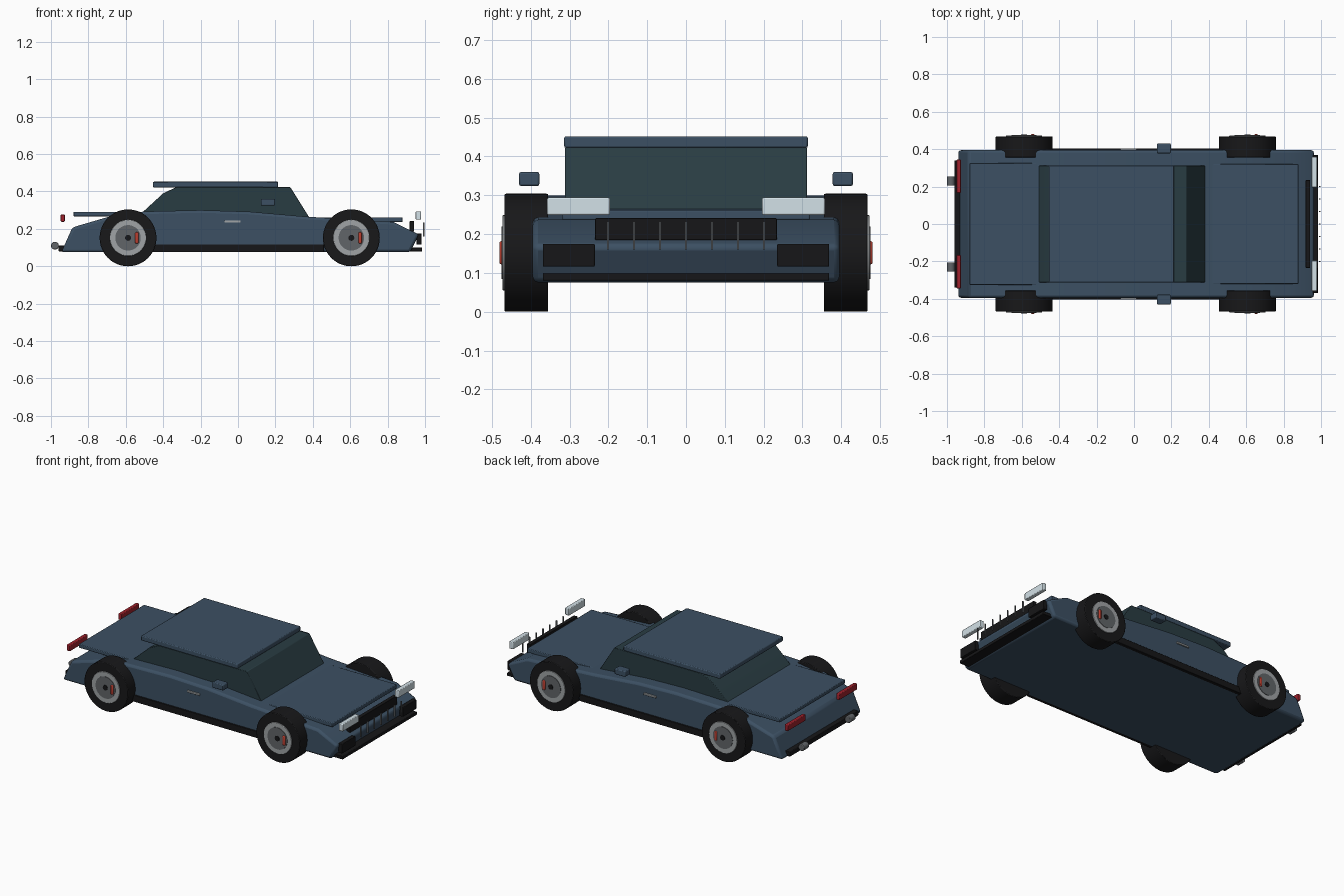
import bpy, bmesh, math
from mathutils import Matrix

if "Cube" in bpy.data.objects:
    bpy.data.objects.remove(bpy.data.objects["Cube"])


def mat(name, c):
    m = bpy.data.materials.new(name)
    m.diffuse_color = (*c, 1)
    m.use_nodes = True
    m.node_tree.nodes["Principled BSDF"].inputs["Base Color"].default_value = m.diffuse_color
    return m


PAINT = mat("paint", (0.045, 0.08, 0.125))
GLASS = mat("glass", (0.022, 0.045, 0.055))
BLACK = mat("black_trim", (0.008, 0.008, 0.009))
RUBBER = mat("rubber", (0.009, 0.009, 0.01))
SILVER = mat("silver", (0.35, 0.37, 0.38))
STEEL = mat("steel", (0.12, 0.13, 0.14))
RED = mat("red_lens", (0.35, 0.015, 0.025))
CALIPER = mat("caliper_red", (0.5, 0.05, 0.03))
LAMP = mat("lamp_lens", (0.65, 0.75, 0.8))


def finish(name, bm, m, bevel=0, segs=2, smooth=True):
    bmesh.ops.recalc_face_normals(bm, faces=bm.faces)
    me = bpy.data.meshes.new(name)
    bm.to_mesh(me)
    bm.free()
    ob = bpy.data.objects.new(name, me)
    bpy.context.collection.objects.link(ob)
    me.materials.append(m)
    if bevel:
        b = ob.modifiers.new("bevel", "BEVEL")
        b.width, b.segments, b.limit_method = bevel, segs, "ANGLE"
    if smooth:
        bpy.context.view_layer.objects.active = ob
        ob.select_set(True)
        bpy.ops.object.shade_smooth_by_angle(angle=math.radians(30))
        ob.select_set(False)
    return ob


def box(name, x, y, z, m, bevel=0.0):
    """Box from (min, max) pairs."""
    bm = bmesh.new()
    bmesh.ops.create_cube(bm, size=1)
    for v in bm.verts:
        v.co = [r[0] + (c + 0.5) * (r[1] - r[0]) for r, c in zip((x, y, z), v.co)]
    return finish(name, bm, m, bevel)


def pair(name, x, y, z, m, bevel=0.0):
    """Box on both sides of the car."""
    box(name + "_left", x, y, z, m, bevel)
    box(name + "_right", x, (-y[1], -y[0]), z, m, bevel)


def extrude(name, pts, half, m, bevel):
    """Side profile (x, z) pulled across the width."""
    bm = bmesh.new()
    f = bm.faces.new([bm.verts.new((x, -half, z)) for x, z in pts])
    g = bmesh.ops.extrude_face_region(bm, geom=[f])["geom"]
    for v in g:
        if isinstance(v, bmesh.types.BMVert):
            v.co.y = half
    return finish(name, bm, m, bevel)


def cyl(name, x, z, r, y0, y1, m, bevel=0, segs=48):
    """Cylinder lying along y."""
    bm = bmesh.new()
    mx = Matrix.Translation((x, (y0 + y1) / 2, z)) @ Matrix.Rotation(math.pi / 2, 4, "X")
    bmesh.ops.create_cone(bm, cap_ends=True, segments=segs, radius1=r, radius2=r,
                          depth=abs(y1 - y0), matrix=mx)
    return finish(name, bm, m, bevel)


# body shell, glasshouse, roof and lid panels
extrude("body", [(-0.945, 0.075), (0.92, 0.075), (0.967, 0.17), (0.83, 0.237),
                 (0.37, 0.265), (0.06, 0.292), (-0.2, 0.3), (-0.5, 0.293),
                 (-0.69, 0.265), (-0.885, 0.208)], 0.395, PAINT, 0.014)
extrude("glasshouse", [(-0.52, 0.28), (0.385, 0.255), (0.28, 0.423), (-0.33, 0.423),
                       (-0.4, 0.39)], 0.312, GLASS, 0.003)
box("roof", (-0.455, 0.215), (-0.314, 0.314), (0.422, 0.452), PAINT, 0.005)
box("hood_panel", (0.36, 0.88), (-0.32, 0.32), (0.236, 0.262), PAINT, 0.004)
box("trunk_panel", (-0.88, -0.46), (-0.325, 0.325), (0.267, 0.29), PAINT, 0.004)

# sills, door handles and mirrors
pair("sill", (-0.46, 0.46), (0.38, 0.403), (0.075, 0.117), BLACK, 0.003)
pair("door_handle", (-0.072, 0.014), (0.39, 0.403), (0.233, 0.245), SILVER, 0.002)
pair("mirror", (0.122, 0.197), (0.378, 0.43), (0.324, 0.36), PAINT, 0.005)

# front end
box("grille", (0.918, 0.942), (-0.234, 0.234), (0.185, 0.241), BLACK, 0.002)
for i in range(7):
    y = (i - 3) * 0.067
    box(f"grille_bar_{i}", (0.989, 0.997), (y - 0.002, y + 0.002), (0.16, 0.233), STEEL)
pair("headlight", (0.95, 0.978), (0.196, 0.358), (0.249, 0.294), LAMP, 0.004)
pair("air_intake", (0.955, 0.981), (0.235, 0.369), (0.116, 0.175), BLACK, 0.003)
box("splitter", (0.915, 0.985), (-0.369, 0.369), (0.08, 0.1), BLACK, 0.003)

# rear end
box("rear_diffuser", (-0.96, -0.9), (-0.34, 0.34), (0.08, 0.11), BLACK, 0.003)
pair("taillight", (-0.948, -0.926), (0.165, 0.345), (0.238, 0.277), RED, 0.004)
for s, side in ((1, "left"), (-1, "right")):
    cyl("exhaust_" + side, -0.979, 0.11, 0.021, s * 0.205, s * 0.255, STEEL, 0.003, 20)

# wheels
for x, end in ((-0.588, "rear"), (0.606, "front")):
    for s, side in ((1, "left"), (-1, "right")):
        n = f"{end}_{side}_"
        cyl(n + "tyre", x, 0.152, 0.152, s * 0.355, s * 0.468, RUBBER, 0.004)
        cyl(n + "rim", x, 0.152, 0.097, s * 0.4, s * 0.473, SILVER, 0.002)
        cyl(n + "brake_disc", x, 0.152, 0.068, s * 0.44, s * 0.476, STEEL)
        cyl(n + "hub_cap", x, 0.152, 0.016, s * 0.44, s * 0.479, BLACK, 0, 20)
        ys = sorted((s * 0.45, s * 0.481))
        box(n + "caliper", (x + 0.038, x + 0.056), ys, (0.122, 0.182), CALIPER, 0.005)
